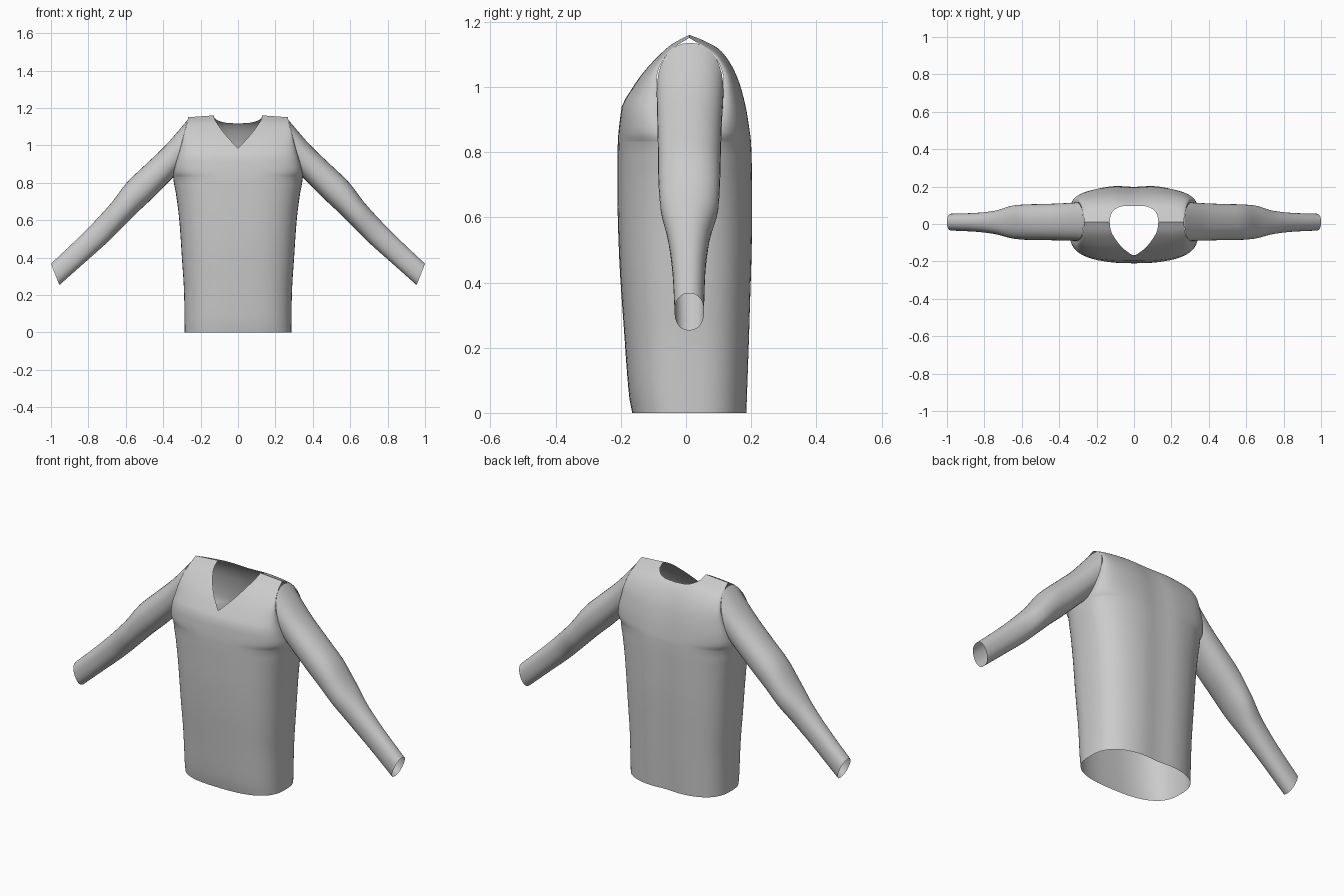
import bpy, bmesh, math

if "Cube" in bpy.data.objects:
    bpy.data.objects.remove(bpy.data.objects["Cube"])

def curve(table, t):
    """Smooth interpolation through (t, value) pairs."""
    n = len(table)
    if t <= table[0][0]:
        return table[0][1]
    if t >= table[-1][0]:
        return table[-1][1]
    slope = [(table[i+1][1]-table[i][1])/(table[i+1][0]-table[i][0]) for i in range(n-1)]
    def tangent(i):
        if i == 0 or i == n-1:
            return slope[min(i, n-2)]
        a, b = slope[i-1], slope[i]
        return 0 if a*b <= 0 else 2*a*b/(a+b)
    i = max(k for k in range(n-1) if table[k][0] <= t)
    h = table[i+1][0]-table[i][0]
    u = (t-table[i][0])/h
    return ((2*u**3-3*u*u+1)*table[i][1] + (u**3-2*u*u+u)*h*tangent(i)
            + (3*u*u-2*u**3)*table[i+1][1] + (u**3-u*u)*h*tangent(i+1))

def add_grid(bm, rows):
    verts = [[bm.verts.new(p) for p in r] for r in rows]
    for a, b in zip(verts, verts[1:]):
        for i in range(len(a)-1):
            bm.faces.new((a[i], a[i+1], b[i+1], b[i]))

def finish(bm, name):
    bmesh.ops.remove_doubles(bm, verts=bm.verts, dist=0.0004)
    bmesh.ops.recalc_face_normals(bm, faces=bm.faces)
    me = bpy.data.meshes.new(name)
    bm.to_mesh(me)
    bm.free()
    ob = bpy.data.objects.new(name, me)
    bpy.context.collection.objects.link(ob)
    bpy.ops.object.select_all(action='DESELECT')
    ob.select_set(True)
    bpy.context.view_layer.objects.active = ob
    bpy.ops.object.shade_smooth_by_angle(angle=math.radians(40))
    m = ob.modifiers.new("Mirror", 'MIRROR')
    m.use_clip = True
    return ob

# Torso profiles, all by height
WIDTH = [(0, .285), (.2, .288), (.4, .3), (.6, .314), (.75, .333), (.83, .347),
         (.9, .334), (.98, .31), (1.08, .285), (1.13, .272), (1.16, .266)]
FRONT = [(0, -.165), (.03, -.172), (.25, -.19), (.5, -.206), (.65, -.21), (.8, -.21),
         (.94, -.197), (.985, -.172), (1.04, -.135), (1.09, -.09), (1.13, -.045), (1.16, .01)]
BACK = [(0, .19), (.3, .2), (.6, .207), (.8, .205), (.9, .193), (1.0, .17),
        (1.06, .145), (1.1, .118), (1.118, .1), (1.14, .06), (1.16, .01)]
# Armhole edges
ARM_FRONT = [(.83, .01), (.86, -.045), (.94, -.082), (1.03, -.09), (1.09, -.07), (1.13, -.035), (1.16, .01)]
ARM_BACK = [(.83, .01), (.86, .065), (.94, .105), (1.03, .115), (1.09, .095), (1.13, .055), (1.16, .01)]
# Neck opening half widths
NECK_FRONT = [(.985, 0), (1.05, .062), (1.1, .1), (1.145, .127), (1.16, .13)]
NECK_BACK = [(1.117, 0), (1.12, .06), (1.13, .1), (1.145, .125), (1.16, .13)]

heights = [i*.83/20 for i in range(21)] + [.835, .845, .86, .88, .91, .94, .965, .985, 1.01, 1.035,
           1.06, 1.08, 1.1, 1.11, 1.117, 1.1185, 1.12, 1.125, 1.13, 1.137, 1.145, 1.152, 1.16]
COLS, N = 20, 2.7

def panel(depth, arm, neck, dip):
    rows = []
    for z in heights:
        w, c, e, xi = (curve(t, z) for t in (WIDTH, depth, arm, neck))
        a0 = math.asin((xi/w)**(N/2))
        row = []
        for k in range(COLS+1):
            a = a0 + (math.pi/2-a0)*k/COLS
            s = max(math.sin(a), 0)**(2/N)
            x = w*s
            y = e + (c-e)*max(math.cos(a), 0)**(2/N)
            y -= dip*math.exp(-(x/.07)**2)*min(1, max(0, (1.16-z)/.1))
            drop = .07*max(0, x-.13)*max(0, (z-1.0)/.16)
            row.append((x, y, z-drop))
        rows.append(row)
    return rows

bm = bmesh.new()
add_grid(bm, panel(FRONT, ARM_FRONT, NECK_FRONT, 0))
add_grid(bm, panel(BACK, ARM_BACK, NECK_BACK, .009))
finish(bm, "torso")

# Sleeve: each ring is top x,z, bottom x,z, front y, back y
RINGS = [(.27, 1.135, .347, .828, -.09, .115), (.39, .997, .40, .775, -.088, .11),
         (.50, .892, .47, .705, -.086, .107), (.595, .80, .54, .64, -.085, .105),
         (.675, .695, .605, .575, -.079, .10), (.77, .59, .70, .48, -.055, .072),
         (.88, .48, .82, .373, -.041, .059), (1.0, .367, .955, .253, -.035, .055)]
tables = [[(i, r[j]) for i, r in enumerate(RINGS)] for j in range(6)]
SEG = 36
rows = []
for k in range(7*4+1):
    tx, tz, bx, bz, yf, yb = (curve(t, k/4) for t in tables)
    row = []
    for j in range(SEG+1):
        a = 2*math.pi*(j % SEG)/SEG
        ca, sa = (math.copysign(abs(v)**(2/2.25), v) for v in (math.cos(a), math.sin(a)))
        row.append(((tx+bx)/2 + (tx-bx)/2*ca, (yf+yb)/2 + (yb-yf)/2*sa, (tz+bz)/2 + (tz-bz)/2*ca))
    rows.append(row)
bm = bmesh.new()
add_grid(bm, rows)
finish(bm, "sleeves")
